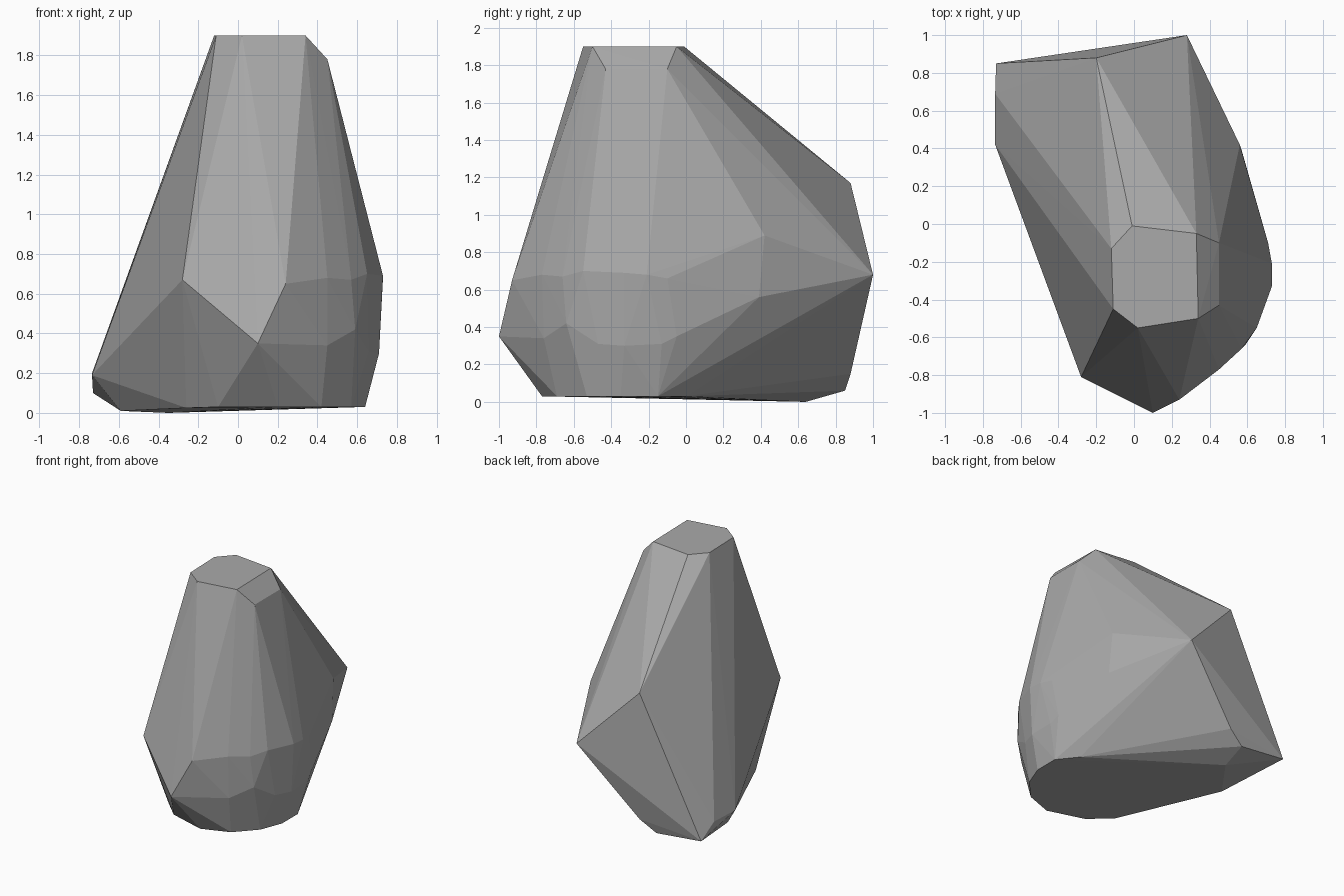
import bpy
import bmesh
import math
from mathutils import Vector

default_cube = bpy.data.objects.get("Cube")
if default_cube:
    bpy.data.objects.remove(default_cube, do_unlink=True)


def make_material(name, color):
    material = bpy.data.materials.new(name)
    material.use_nodes = True
    material.diffuse_color = color
    shader = material.node_tree.nodes["Principled BSDF"]
    shader.inputs["Base Color"].default_value = color
    shader.inputs["Roughness"].default_value = 0.9
    return material


def hull_object(name, point_groups, material):
    """Wrap the corner points in a convex skin and merge its flat areas."""
    bm = bmesh.new()
    for group in point_groups:
        for point in group:
            bm.verts.new(Vector(point))
    result = bmesh.ops.convex_hull(bm, input=bm.verts[:])
    unused = [g for g in result["geom_interior"] if isinstance(g, bmesh.types.BMVert)]
    bmesh.ops.delete(bm, geom=unused, context="VERTS")
    bmesh.ops.dissolve_limit(bm, angle_limit=math.radians(0.8),
                             verts=bm.verts[:], edges=bm.edges[:])
    bmesh.ops.recalc_face_normals(bm, faces=bm.faces[:])
    mesh = bpy.data.meshes.new(name)
    bm.to_mesh(mesh)
    bm.free()
    mesh.materials.append(material)
    for polygon in mesh.polygons:
        polygon.use_smooth = False
    rock = bpy.data.objects.new(name, mesh)
    bpy.context.collection.objects.link(rock)
    return rock


def level(height, corners):
    """Corner points that share one height."""
    return [(x, y, height) for x, y in corners]


# Flat crown and the chipped shoulder beside it
crown = level(1.9, [(-.01, -.01), (.33, -.05), (.34, -.5),
                    (.02, -.55), (-.11, -.45), (-.12, -.13)])
shoulder = level(1.78, [(.45, -.1), (.45, -.43)])

# Widest belt, from the front round to the back
belt = [(-.28, -.81, .67), (.24, -.93, .65), (.45, -.77, .68), (.57, -.66, .67),
        (.65, -.55, .7), (.73, -.33, .69), (.73, -.21, .68), (.71, -.1, .66),
        (.56, .42, .89), (.57, .39, .56)]

# Lower belt, where the sides turn under
lower_belt = [(.1, -1, .35), (.45, -.76, .34), (.59, -.64, .42),
              (.66, -.47, .31), (.71, -.33, .3), (.7, -.13, .31), (.69, -.05, .35)]

# Rear ridge and the low spur at the back
rear_ridge = [(-.2, .88, 1.17), (.28, 1, .68), (-.2, .88, .15), (-.33, .85, .06)]
spur = [(-.73, .85, .1), (-.735, .69, .2), (-.735, .42, .19)]

# Underside, tilted slightly down to the back
base = level(.03, [(-.1, -.68), (.2, -.77), (.42, -.69), (.57, -.53),
                   (.64, -.35), (.64, -.15), (.52, 0)])
base += [(-.26, -.52, .025), (-.59, .31, .01), (-.35, .64, 0)]

stone = make_material("grey stone", (.4, .4, .4, 1))
hull_object("rock", [crown, shoulder, belt, lower_belt, rear_ridge, spur, base], stone)
